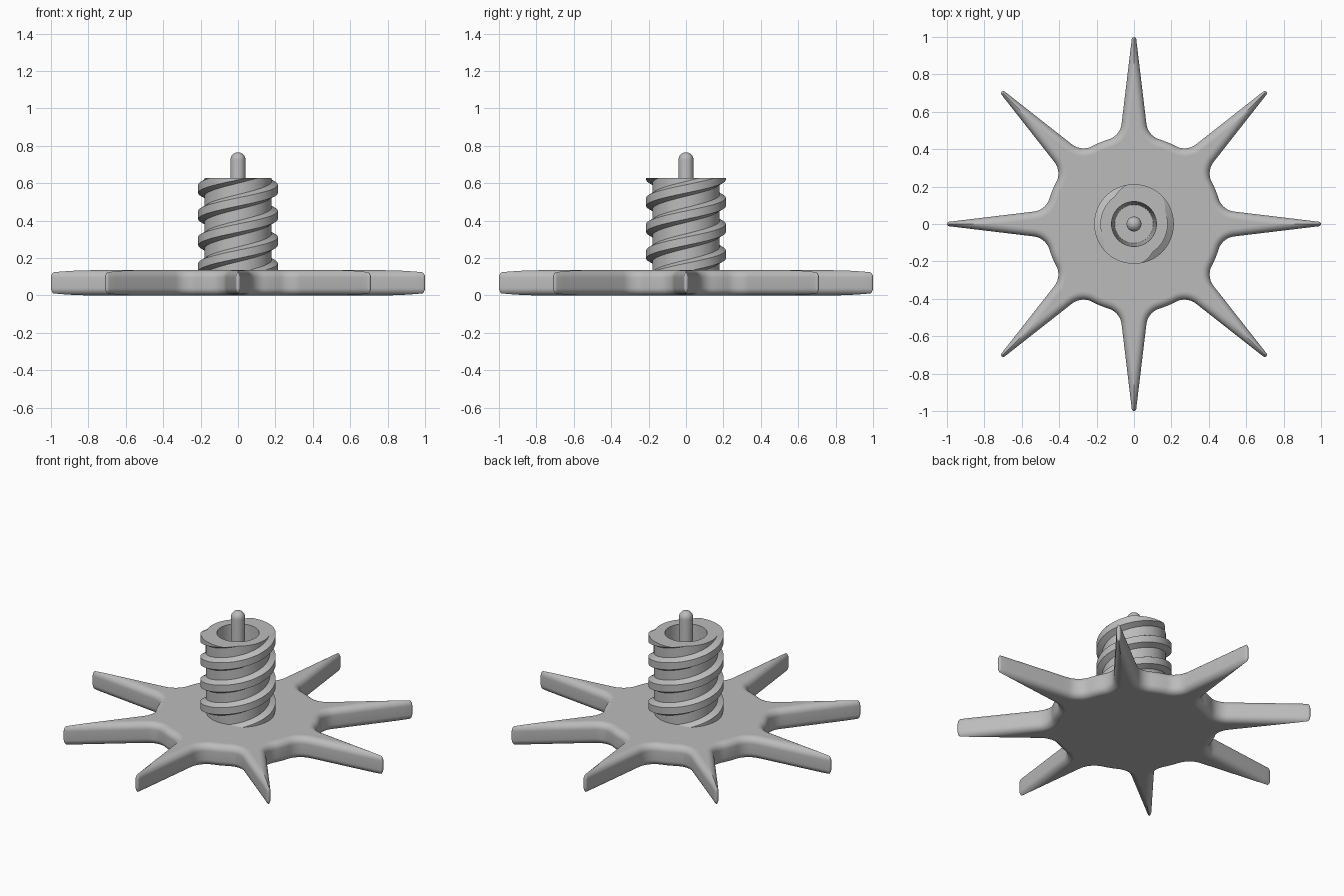
import bpy, bmesh
from math import sin, cos, pi, sqrt, atan2
from mathutils import Vector, Matrix

if "Cube" in bpy.data.objects:
    bpy.data.objects.remove(bpy.data.objects["Cube"])

grey = bpy.data.materials.new("matte_grey")
grey.use_nodes = True
GREY = (0.5, 0.5, 0.5, 1)
grey.diffuse_color = GREY
grey.node_tree.nodes["Principled BSDF"].inputs["Base Color"].default_value = GREY


def finish(name, bm, angle=0.6):
    bmesh.ops.remove_doubles(bm, verts=bm.verts, dist=0.0002)
    bmesh.ops.recalc_face_normals(bm, faces=bm.faces)
    mesh = bpy.data.meshes.new(name)
    bm.to_mesh(mesh)
    bm.free()
    obj = bpy.data.objects.new(name, mesh)
    bpy.context.collection.objects.link(obj)
    mesh.materials.append(grey)
    bpy.ops.object.select_all(action='DESELECT')
    obj.select_set(True)
    bpy.context.view_layer.objects.active = obj
    bpy.ops.object.shade_smooth_by_angle(angle=angle)
    # large level faces stay truly flat
    for f in mesh.polygons:
        if abs(f.normal.z) > 0.9999:
            f.use_smooth = False
    return obj


def lathe(name, profile, steps=64):
    bm = bmesh.new()
    verts = [bm.verts.new((r, 0, z)) for r, z in profile]
    edges = [bm.edges.new(p) for p in zip(verts, verts[1:])]
    bmesh.ops.spin(bm, geom=verts + edges, cent=(0, 0, 0), axis=(0, 0, 1),
                   angle=2 * pi, steps=steps)
    return finish(name, bm)


# --- eight-pointed star base with rounded edges ---
THICK, ROUND, ARMS = 0.135, 0.04, 8
TIP, TAPER, HUB, FILLET = 0.012, 0.12, 0.472, 0.1


def half_arm():
    """Outline of half an arm, from tip to valley, as (point, normal)."""
    n = Vector((TAPER, 1)).normalized()
    t = Vector((n.y, -n.x))
    tip = Vector((1 - TIP, 0))
    side = tip.dot(n) + TIP
    along = sqrt((HUB + FILLET) ** 2 - (side + FILLET) ** 2)
    c = t * along + n * (side + FILLET)
    a_tip = atan2(n.y, n.x)
    out = []
    for i in range(6):
        d = Vector((cos(a_tip * i / 5), sin(a_tip * i / 5)))
        out.append((tip + d * TIP, d))
    start, end = tip + n * TIP, t * along + n * side
    out += [(start.lerp(end, i / 12), n) for i in range(1, 12)]
    a0, a1 = atan2(-n.y, -n.x), atan2(-c.y, -c.x)
    for i in range(11):
        a = a0 + (a1 - a0) * i / 10
        d = Vector((cos(a), sin(a)))
        out.append((c + d * FILLET, -d))
    b0, b1 = atan2(c.y, c.x), pi / ARMS
    for i in range(1, 4):
        a = b0 + (b1 - b0) * i / 3
        d = Vector((cos(a), sin(a)))
        out.append((d * HUB, d))
    return out


def edge_ring(p, n):
    """Column of points over the rounded edge, stopping at the arm's ridge."""
    limit = TIP if n.y < 1e-6 else p.y / n.y
    column = []
    for k in range(9):
        d = min(ROUND * (1 - cos(k * pi / 16)), limit if limit > 0 else ROUND)
        drop = ROUND - sqrt(max(0, ROUND ** 2 - (ROUND - d) ** 2))
        q = p - n * d
        column.append(Vector((q.x, max(q.y, 0), THICK - drop)))
    return column


bm = bmesh.new()
columns = [edge_ring(p, n) for p, n in half_arm()]
flip_z = Matrix.Translation((0, 0, THICK)) @ Matrix.Scale(-1, 4, (0, 0, 1))
flip_y = Matrix.Scale(-1, 4, (0, 1, 0))


def add_face(points, m):
    pts = [m @ p for p in points]
    keep = [p for i, p in enumerate(pts) if (p - pts[i - 1]).length > 1e-5]
    if len(keep) > 2:
        bm.faces.new([bm.verts.new(p) for p in keep])


for arm in range(ARMS):
    turn = Matrix.Rotation(arm * 2 * pi / ARMS, 4, 'Z')
    for mirror in (Matrix(), flip_y):
        m = turn @ mirror
        for a, b in zip(columns, columns[1:]):
            add_face([a[0], b[0], flip_z @ b[0], flip_z @ a[0]], m)
            for side in (m, m @ flip_z):
                for k in range(8):
                    add_face([a[k], b[k], b[k + 1], a[k + 1]], side)
                if max(a[-1].y, b[-1].y) > 1e-5:
                    add_face([a[-1], b[-1], Vector((0, 0, THICK))], side)
finish("star_base", bm)

# --- hollow screw core and centre pin ---
TOP, FLOOR = 0.627, 0.14
lathe("screw_core", [(0.18, 0.1), (0.18, TOP), (0.12, TOP), (0.103, FLOOR), (0, FLOOR)])
PIN = 0.04
dome = [(PIN * cos(i * pi / 16), 0.725 + PIN * sin(i * pi / 16)) for i in range(9)]
lathe("centre_pin", [(PIN, FLOOR - 0.02)] + dome, 32)

# --- two-start right-hand thread, trimmed level with the core ---
LEAD = 0.28
section = [(0.176, -0.042), (0.213, -0.022), (0.213, 0.022), (0.176, 0.042)]
for start in range(2):
    bm = bmesh.new()
    rings = []
    for i in range(-120, 40):
        a = i * pi / 32
        z = 0.57 + LEAD * a / (2 * pi)
        spin = a + start * pi
        rings.append([bm.verts.new((r * cos(spin), r * sin(spin), z + h))
                      for r, h in section])
    for p, q in zip(rings, rings[1:]):
        for k in range(4):
            j = (k + 1) % 4
            bm.faces.new((p[k], p[j], q[j], q[k]))
    for z, up in ((TOP, 1), (0.1, -1)):
        cut = bmesh.ops.bisect_plane(
            bm, geom=bm.verts[:] + bm.edges[:] + bm.faces[:],
            plane_co=(0, 0, z), plane_no=(0, 0, up), clear_outer=True)
        rim = [e for e in cut["geom_cut"] if isinstance(e, bmesh.types.BMEdge)]
        bmesh.ops.triangle_fill(bm, use_beauty=True, edges=rim)
    finish("screw_thread_%d" % (start + 1), bm, 0.4)
